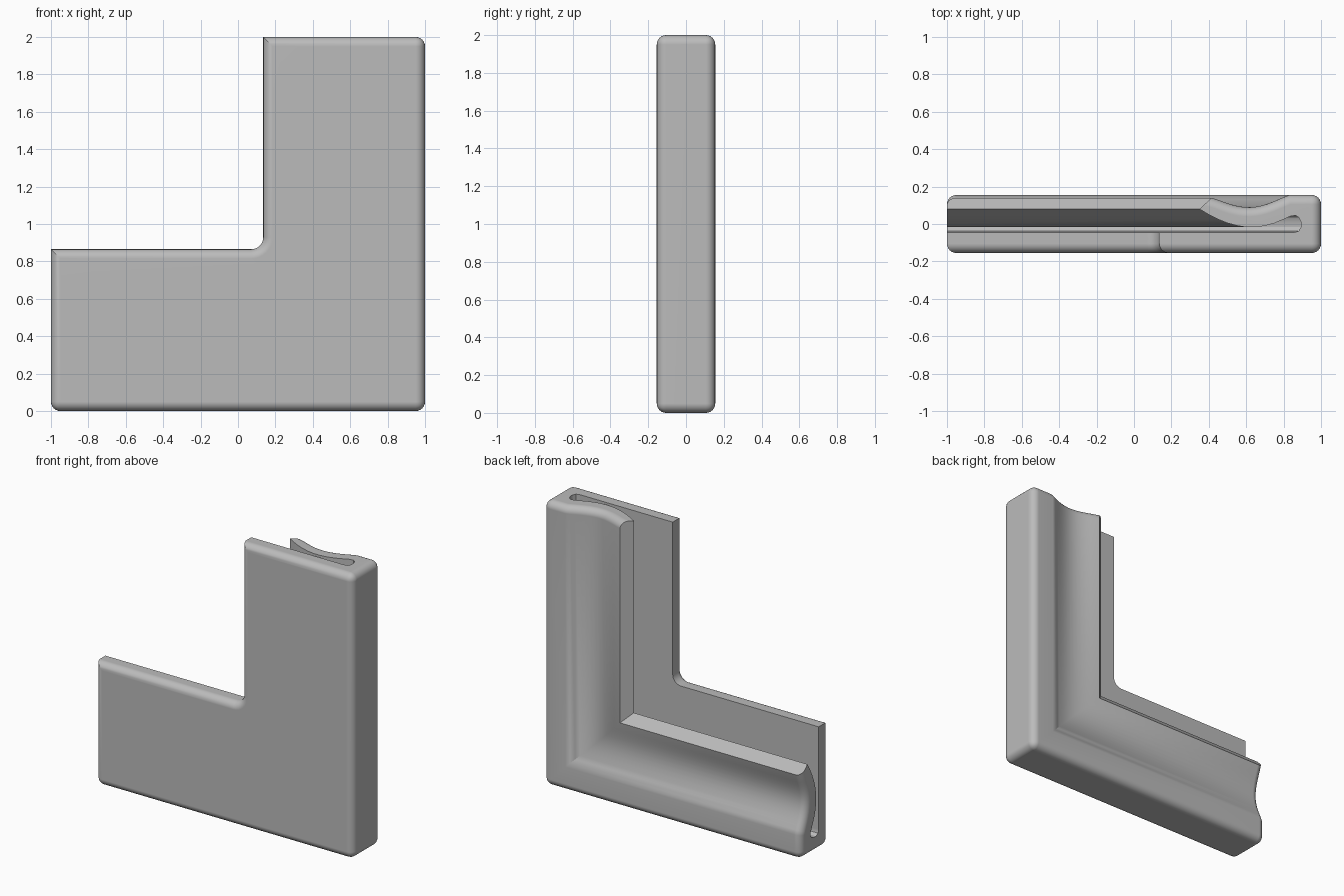
import bpy, bmesh, math

cube = bpy.data.objects.get("Cube")
if cube:
    bpy.data.objects.remove(cube)

HALF = 0.155       # half thickness
PLATE = 0.865      # width of the front plate
FLOOR = -0.045     # inner face of the front plate
ROUND = 0.05       # outer edge rounding
EPS = 1e-4

# Cross-section as (distance from outer edge, y)
profile = [(0, -HALF), (PLATE, -HALF), (PLATE, FLOOR)]
# rounded end of the slot
profile += [(0.145, FLOOR), (0.12, -0.038), (0.107, -0.015), (0.108, 0.012),
            (0.118, 0.034), (0.135, 0.045), (0.16, 0.043)]
# convex underside of the lip
profile += [(0.2, 0.025), (0.25, 0.004), (0.3, -0.01), (0.35, -0.017), (0.4, -0.017),
            (0.45, -0.009), (0.5, 0.005), (0.55, 0.025), (0.6, 0.05), (0.65, 0.08)]
# concave outer face of the lip
STEPS = 14
for i in range(STEPS + 1):
    t = i / STEPS
    d = 0.585 + (0.17 - 0.585) * t
    profile.append((d, 0.14 + 0.015 * t - 0.058 * math.sin(math.pi * t) ** 1.15))
profile.append((0, HALF))

# Sweep the section round a mitred corner
bm = bmesh.new()
rings = [[bm.verts.new((-1, y, d)) for d, y in profile],
         [bm.verts.new((1 - d, y, d)) for d, y in profile],
         [bm.verts.new((1 - d, y, 2)) for d, y in profile]]
n = len(profile)
for a, b in zip(rings, rings[1:]):
    for i in range(n):
        j = (i + 1) % n
        bm.faces.new((a[i], a[j], b[j], b[i]))
bm.faces.new(rings[0])
bm.faces.new(rings[2])
bmesh.ops.recalc_face_normals(bm, faces=bm.faces)

# Merge flat faces across the mitre
mitre = set(rings[1])
flat = [e for e in bm.edges if all(v in mitre for v in e.verts)
        and len(e.link_faces) == 2
        and e.link_faces[0].normal.dot(e.link_faces[1].normal) > 0.9999]
bmesh.ops.dissolve_edges(bm, edges=flat, use_verts=False)

# Fillet the inner corner of the plate
inner = [e for e in bm.edges if all(abs(v.co.x - 1 + PLATE) < EPS
         and abs(v.co.z - PLATE) < EPS for v in e.verts)]
bmesh.ops.bevel(bm, geom=inner, offset=0.065, segments=8, profile=0.5,
                affect='EDGES', clamp_overlap=False)


def depth(v):
    return min(1 - v.co.x, v.co.z)


def is_rounded(e):
    vs = e.verts
    if all(v.co.y < -HALF + EPS for v in vs) or all(depth(v) < EPS for v in vs):
        return True
    at_end = all(v.co.x < -1 + EPS for v in vs) or all(v.co.z > 2 - EPS for v in vs)
    return at_end and all(v.co.y > 0.085 - EPS and depth(v) < 0.586 for v in vs)


# Round the front outline, outer edges and lip ends
bmesh.ops.bevel(bm, geom=[e for e in bm.edges if is_rounded(e)], offset=ROUND,
                segments=6, profile=0.5, affect='EDGES', clamp_overlap=False)
bmesh.ops.recalc_face_normals(bm, faces=bm.faces)

mesh = bpy.data.meshes.new("corner_clip")
bm.to_mesh(mesh)
bm.free()
clip = bpy.data.objects.new("corner_clip", mesh)
bpy.context.collection.objects.link(clip)

# Plain grey material
grey = bpy.data.materials.new("plain_grey")
grey.use_nodes = True
colour = (0.5, 0.5, 0.5, 1)
grey.diffuse_color = colour
grey.node_tree.nodes["Principled BSDF"].inputs["Base Color"].default_value = colour
mesh.materials.append(grey)

# Smooth curves, crisp creases
bpy.ops.object.select_all(action='DESELECT')
clip.select_set(True)
bpy.context.view_layer.objects.active = clip
bpy.ops.object.shade_smooth_by_angle(angle=math.radians(30))
weighted = clip.modifiers.new("even_shading", 'WEIGHTED_NORMAL')
weighted.keep_sharp = True
